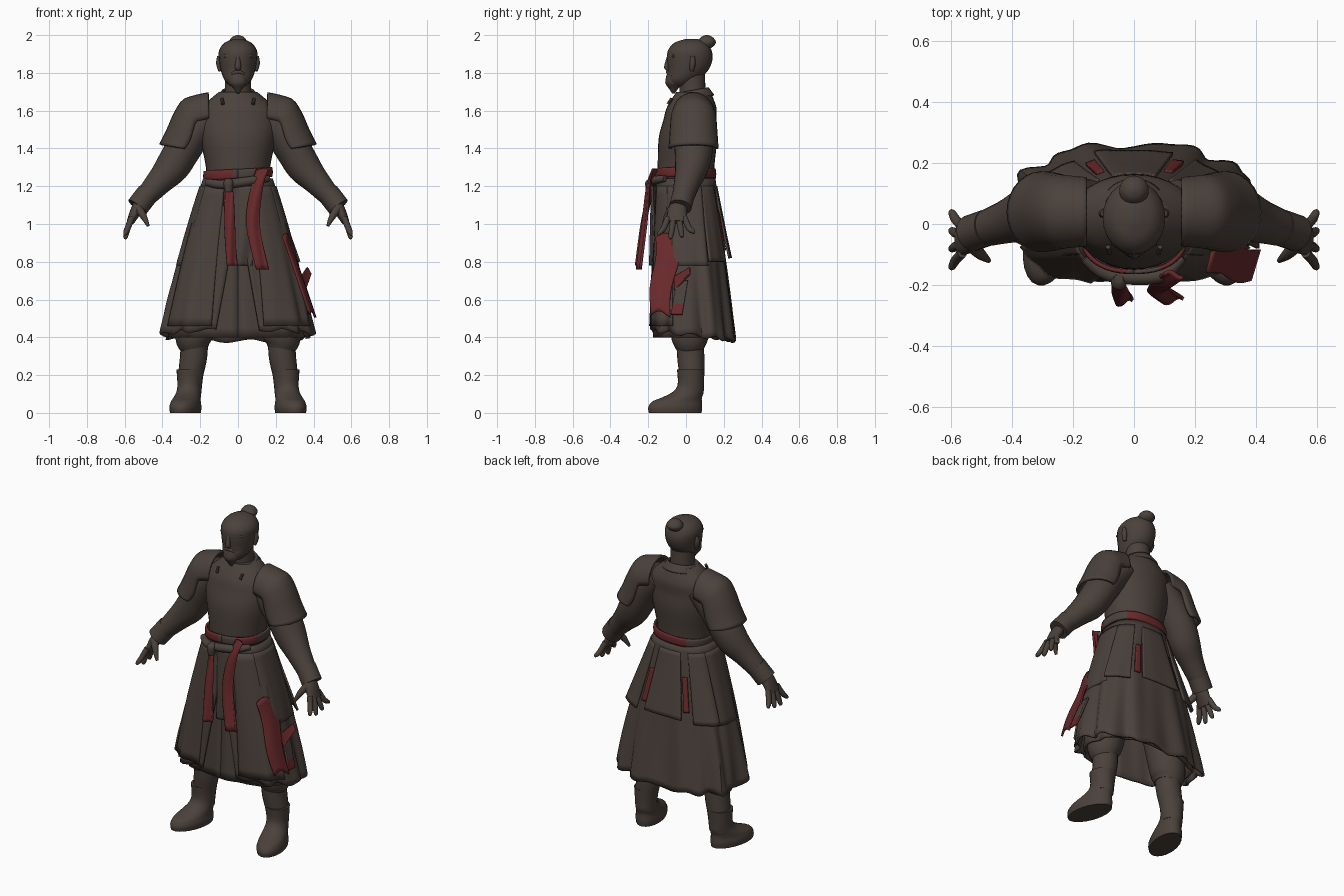
import bpy
from math import sin, cos, pi, radians, copysign
from mathutils import Vector

cube = bpy.data.objects.get("Cube")
if cube:
    bpy.data.objects.remove(cube)


def material(name, rgb):
    mat = bpy.data.materials.new(name)
    mat.use_nodes = True
    mat.diffuse_color = (*rgb, 1)
    bsdf = mat.node_tree.nodes["Principled BSDF"]
    bsdf.inputs["Base Color"].default_value = (*rgb, 1)
    bsdf.inputs["Roughness"].default_value = 0.9
    return mat


BROWN = material("dark brown", (0.07, 0.053, 0.044))
RED = material("dull red", (0.14, 0.022, 0.024))
UP = Vector((0, 0, 1))
DEPTH = Vector((0, 1, 0))


def spline(rows, t):
    """Smooth sample of a list of tuples, t in 0..1."""
    last = len(rows) - 1
    i = min(int(t * last), last - 1)
    f = t * last - i
    before, start, end, after = (rows[max(0, min(last, i + k))] for k in (-1, 0, 1, 2))
    return [q + 0.5 * f * (r - p + f * (2 * p - 5 * q + 4 * r - s + f * (3 * (q - r) + s - p)))
            for p, q, r, s in zip(before, start, end, after)]


def finish(name, verts, faces, mats):
    mesh = bpy.data.meshes.new(name)
    mesh.from_pydata(verts, [], faces)
    for mat in mats:
        mesh.materials.append(mat)
    mesh.shade_smooth()
    mesh.set_sharp_from_angle(angle=radians(40))
    ob = bpy.data.objects.new(name, mesh)
    bpy.context.collection.objects.link(ob)
    return ob


def tube(name, rows, sides=20, level=False, steps=4):
    """Rounded body along a path; rows are x, y, z, side radius and optional depth radius."""
    count = (len(rows) - 1) * steps
    samples = [spline(rows, i / count) for i in range(count + 1)]
    centres = [Vector(sample[:3]) for sample in samples]
    verts = []
    for i, sample in enumerate(samples):
        along = centres[min(i + 1, count)] - centres[max(i - 1, 0)]
        along = UP if level else along.normalized()
        side = DEPTH.cross(along).normalized()
        front = along.cross(side)
        for k in range(sides):
            a = 2 * pi * k / sides
            verts.append(centres[i] + side * cos(a) * sample[3] + front * sin(a) * sample[-1])
    faces = [(i * sides + k, i * sides + (k + 1) % sides,
              (i + 1) * sides + (k + 1) % sides, (i + 1) * sides + k)
             for i in range(count) for k in range(sides)]
    faces += [list(range(sides))[::-1], list(range(count * sides, (count + 1) * sides))]
    return finish(name, verts, faces, [BROWN])


def body(name, rows, sides=24):
    """Upright form with level sections; rows are z, y and radii, from the bottom up."""
    return tube(name, [(0, y, z, *radii) for z, y, *radii in rows], sides, True)


def sheet(name, shape, across=16, down=16, mats=(BROWN,), rule=None, thick=0.012):
    """Cloth or plate from a function of u and v in 0..1."""
    verts = [shape(u / across, v / down) for v in range(down + 1) for u in range(across + 1)]
    w = across + 1
    faces = [(v * w + u, v * w + u + 1, (v + 1) * w + u + 1, (v + 1) * w + u)
             for v in range(down) for u in range(across)]
    ob = finish(name, verts, faces, mats)
    if rule:
        for face in ob.data.polygons:
            face.material_index = rule(face.center)
    mod = ob.modifiers.new("thickness", 'SOLIDIFY')
    mod.thickness = thick
    mod.offset = 0


def strip(name, rows, mat=RED):
    """Hanging ribbon; rows are x, y, z, half width."""
    def shape(u, v):
        x, y, z, half = spline(rows, v)
        return x + (2 * u - 1) * half, y + 0.01 * sin(u * 5 + v * 4), z
    sheet(name, shape, mats=(mat,))


def robe(a, z, scale=1.0, fold=0.0):
    """Point on the flaring robe; angle a runs from the front towards the left side."""
    drop = 1.28 - z
    half = 0.165 + 0.34 * drop - 0.09 * drop ** 2
    front, back = -0.15 - 0.05 * drop, 0.145 + 0.125 * drop
    r = scale * (1 + fold * drop * (sin(9 * a + 3 * z) + 0.6 * sin(17 * a)))
    x, y = sin(a), -cos(a)
    depth = (back - front) / 2
    return (half * r * copysign(abs(x) ** 0.85, x),
            (front + back) / 2 + depth * r * copysign(abs(y) ** 0.8, y), z)


def wrap(name, start, end, top, bottom, scale, flare=0.0, across=16, mat=BROWN):
    """Panel following the robe between two angles and two heights."""
    sheet(name, lambda u, v: robe(start + (end - start) * u, top + (bottom - top) * v,
                                  scale + flare * v, 0.03), across, mats=(mat,))


# Robe: outer coat with a front opening, inner skirt and layered panels
def coat(u, v):
    gap = 0.04 + 0.3 * max(0, v - 0.3)
    a = gap + (2 * pi - 2 * gap) * u
    hem = 0.41 + 0.03 * cos(a) + 0.01 * sin(13 * a)
    return robe(a, 1.24 + (hem - 1.24) * v, 1, 0.05)


sheet("robe_coat", coat, 96, 24)
wrap("inner_skirt", 0, 2 * pi, 1.2, 0.4, 0.9, -0.04, 72)
for s, side in ((1, "left"), (-1, "right")):
    wrap(side + "_front_panel", s * 0.3, s * 1.2, 1.2, 0.46, 1.02, 0.02)
    wrap(side + "_hip_panel", s, s * 2, 1.2, 0.78, 1.03, -0.01)
    wrap(side + "_back_flap", s * 2, s * 2.6, 1.2, 0.8, 1.03, 0.1)
    wrap(side + "_back_ribbon", s * 2.68, s * 2.8, 1.06, 0.86, 1.05, 0.04, 4, RED)
wrap("centre_back_flap", pi - 0.3, pi + 0.3, 1.2, 0.82, 1.03, 0.16)

# Torso, neck and collar
body("torso", [(1.18, 0, .17, .15), (1.3, 0, .17, .15), (1.45, .01, .2, .155),
               (1.55, .02, .21, .14), (1.62, .03, .19, .13), (1.7, .04, .1, .09)], 32)
body("neck", [(1.64, .04, .08), (1.7, .035, .07), (1.8, .03, .07)])


def collar(u, v):
    a = 0.35 + (2 * pi - 0.7) * u
    r = 0.11 - 0.03 * v
    return r * sin(a), 0.035 - r * cos(a), 1.665 + 0.04 * v - 0.015 * cos(a)


sheet("collar", collar, 28, 4)


# Sash, red at the back and beside the front knot
def sash(u, v):
    x, y, z = robe(2 * pi * u, 1.265, 1.03 + 0.02 * sin(pi * v))
    return x, y, 1.24 + 0.05 * v + 0.01 * sin(2 * pi * u)


def sash_rule(c):
    back = c.y > 0.1 and -0.1 < c.x < 0.14
    front = c.y < -0.05 and not -0.03 < c.x < 0.09
    return int(back or front)


sheet("sash", sash, 72, 4, (BROWN, RED), sash_rule)
tube("sash_wrap", [(-.16, -.11, 1.22, .02), (-.08, -.165, 1.21, .024),
                   (.08, -.17, 1.23, .024), (.16, -.11, 1.24, .016)])
body("sash_knot", [(1.17, -.19, .02), (1.22, -.19, .026), (1.24, -.18, .015)]).location.x = -0.05

# Hanging ribbons
strip("right_front_ribbon", [(-.05, -.19, 1.17, .024), (-.045, -.225, 1, .026),
                             (-.03, -.255, .78, .026)])
strip("left_front_ribbon", [(.13, -.165, 1.29, .03), (.1, -.195, 1.2, .03),
                            (.08, -.22, 1, .034), (.13, -.25, .76, .032)])
strip("centre_apron", [(.03, -.17, 1.2, .06), (.03, -.18, .78, .045)], BROWN)


# Cloth trailing on the left side, with a loose end and a tassel
def side_cloth(u, v):
    y = -0.16 - 0.03 * v + (0.13 - 0.03 * v) * u + 0.01 * sin(7 * v)
    return 0.24 + 0.03 * u + 0.14 * v, y, 0.93 - 0.41 * v + 0.02 * sin(4 * u)


def side_end(u, v):
    return 0.335 + 0.03 * u + 0.02 * v, -0.06 + 0.08 * u, 0.72 + 0.05 * u - 0.07 * v * (1 - u / 2)


def tassel(u, v):
    return 0.345 + 0.06 * v, -0.05 + 0.06 * u - 0.03 * v, 0.7 - 0.18 * v


sheet("left_side_cloth", side_cloth, mats=(RED,))
sheet("left_side_cloth_end", side_end, mats=(RED,))
sheet("left_side_tassel", tassel, mats=(BROWN, RED), rule=lambda c: int(c.z < 0.58))

# Head with beard, face details and topknot
body("head", [(1.73, -.03, .04, .05), (1.76, -.02, .07, .08), (1.81, .01, .09, .105),
              (1.87, .02, .1, .12), (1.92, .02, .1, .115), (1.96, .025, .07, .085),
              (1.98, .03, .02, .03)])
body("beard", [(1.69, -.066, .006), (1.72, -.066, .027), (1.75, -.06, .05, ), (1.8, -.05, .05)])
body("nose", [(1.81, -.09, .01), (1.83, -.1, .016), (1.89, -.09, .01)], 12)
tube("brow", [(-.07, -.06, 1.89, .01), (0, -.09, 1.885, .01), (.07, -.06, 1.89, .01)])
tube("moustache", [(-.05, -.07, 1.785, .007), (0, -.096, 1.805, .01), (.05, -.07, 1.785, .007)])
body("topknot", [(1.92, .08, .025), (1.94, .105, .04), (1.965, .11, .048),
                 (1.99, .11, .03), (2, .11, .006)])


# Paired shoulders, arms, hands, legs and boots
def shoulder_plate(s):
    outline = [(.155, 1.69), (.225, 1.675), (.29, 1.65), (.335, 1.58), (.37, 1.5), (.41, 1.42)]

    def shape(u, v):
        x, z = spline(outline, v)
        a = (2 * u - 1) * 1.75
        dip = 0.11 * (1 - cos(a))
        lean = 1.4 * v
        return (s * (x - sin(lean) * dip), 0.04 + (0.105 + 0.02 * v) * sin(a),
                z - cos(lean) * dip)
    return shape


for s, side in ((1, "left"), (-1, "right")):
    def mirrored(part, rows, sides=20):
        tube(side + "_" + part, [(s * x, *rest) for x, *rest in rows], sides)

    sheet(side + "_shoulder_plate", shoulder_plate(s), thick=0.016)
    mirrored("ear", [(.094, .03, 1.81, .01), (.1, .035, 1.85, .016), (.1, .035, 1.89, .01)], 12)
    mirrored("chest_clasp", [(.085, -.075, 1.665, .008), (.08, -.095, 1.635, .009)], 8)
    mirrored("sleeve", [(.14, .04, 1.58, .085, .105), (.235, .04, 1.48, .095, .105),
                        (.3, .04, 1.38, .094, .1), (.35, .03, 1.3, .09, .09),
                        (.42, .006, 1.22, .07, .07), (.52, -.025, 1.11, .05, .055)])
    mirrored("cuff", [(.475, -.01, 1.165, .06), (.533, -.03, 1.09, .06)])
    mirrored("palm", [(.51, -.03, 1.12, .034, .038), (.54, -.045, 1.07, .03, .05),
                      (.57, -.05, 1.01, .02, .055)])
    for i, name in enumerate(("index", "middle", "ring", "little")):
        y = -0.095 + 0.029 * i
        tip_y = y + (i - 1.5) * 0.03
        tip = 0.915 + 0.02 * abs(i - 1.3)
        mirrored(name + "_finger", [(.562, y, 1.035, .016), (.583, (y + tip_y) / 2, .98, .016),
                                    (.596, tip_y, tip + .01, .012), (.6, tip_y, tip, .005)], 12)
    mirrored("thumb", [(.53, -.07, 1.085, .024), (.5, -.1, 1.04, .018), (.475, -.12, .99, .008)], 12)
    mirrored("trouser", [(.19, .02, .62, .11), (.225, .02, .46, .105),
                         (.235, .02, .385, .095), (.23, .02, .34, .075)])
    mirrored("shin", [(.23, .02, .4, .072), (.235, .025, .3, .072),
                      (.25, .03, .2, .066), (.255, .03, .1, .06)])
    boot = body(side + "_boot", [(0, -.095, .076, .144), (.03, -.095, .08, .147),
                                 (.06, -.085, .074, .135), (.08, -.06, .07, .11),
                                 (.11, -.025, .064, .084), (.15, -.01, .063, .07),
                                 (.23, -.01, .068, .073)])
    boot.location = (s * 0.255, 0.035, 0)
    boot.rotation_euler.z = s * 0.25
